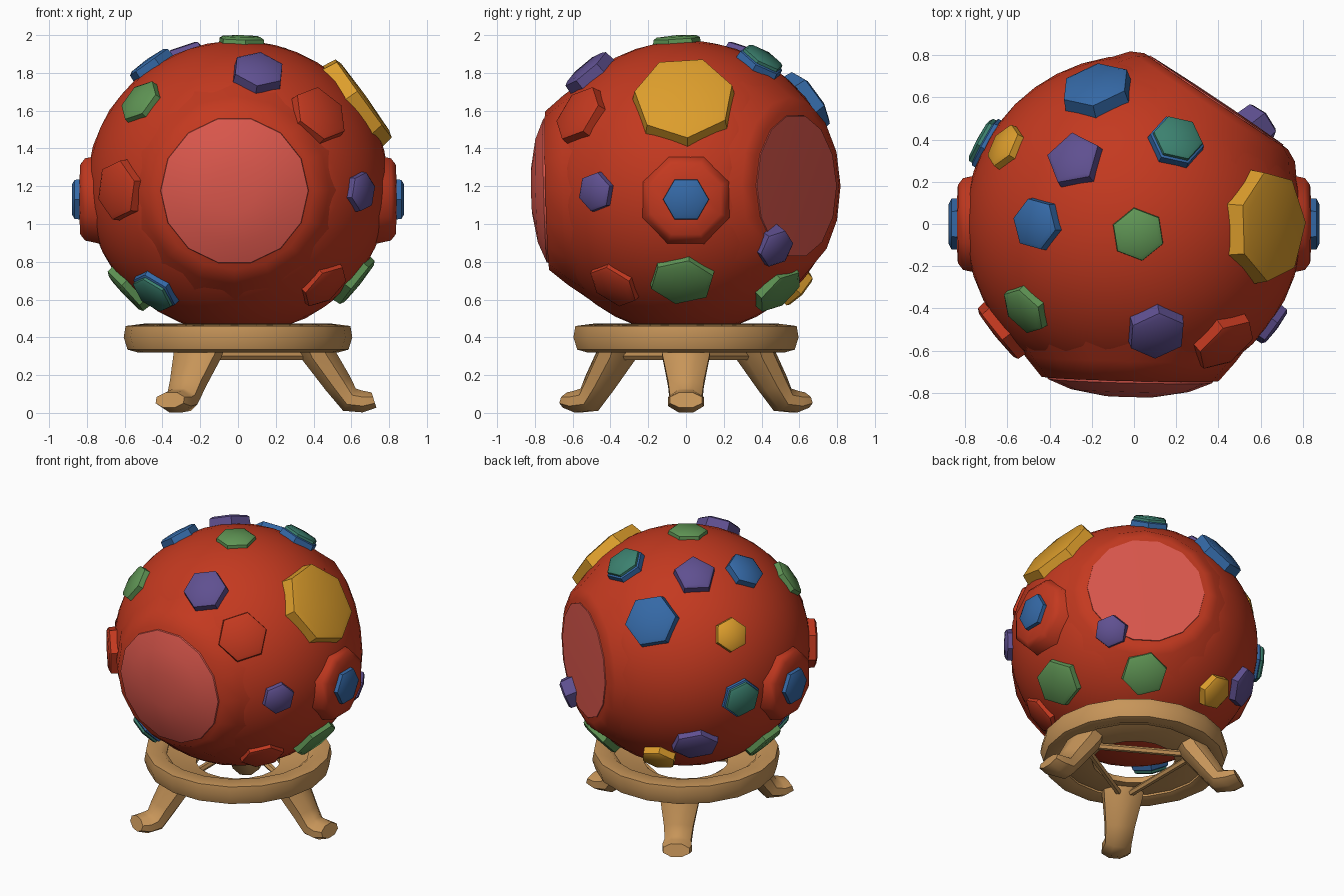
import bpy, bmesh, math
from mathutils import Vector, Matrix

if "Cube" in bpy.data.objects:
    bpy.data.objects.remove(bpy.data.objects["Cube"])

C = Vector((0, 0, 1.195))   # globe centre
R = 0.80                    # globe radius


def mat(name, rgb):
    m = bpy.data.materials.new(name)
    m.diffuse_color = (*rgb, 1)
    m.use_nodes = True
    m.node_tree.nodes["Principled BSDF"].inputs["Base Color"].default_value = m.diffuse_color
    return m


RED = mat("brick red", (0.55, 0.041, 0.014))
PINK = mat("pink", (0.70, 0.095, 0.072))
TAN = mat("tan wood", (0.57, 0.30, 0.10))
YELLOW = mat("amber", (0.72, 0.34, 0.025))
BLUE = mat("blue", (0.035, 0.14, 0.38))
PURPLE = mat("purple", (0.115, 0.08, 0.28))
GREEN = mat("green", (0.115, 0.30, 0.09))
TEAL = mat("teal", (0.045, 0.22, 0.16))


def finish(bm, name, material, angle=35):
    bmesh.ops.recalc_face_normals(bm, faces=bm.faces)
    me = bpy.data.meshes.new(name)
    bm.to_mesh(me)
    bm.free()
    me.materials.append(material)
    ob = bpy.data.objects.new(name, me)
    bpy.context.collection.objects.link(ob)
    bpy.ops.object.select_all(action='DESELECT')
    ob.select_set(True)
    bpy.context.view_layer.objects.active = ob
    bpy.ops.object.shade_smooth_by_angle(angle=math.radians(angle))
    return ob


def skin(bm, rings, closed=False):
    """Join equal-length vertex loops; cap the ends unless closed."""
    n = len(rings[0])
    pairs = list(zip(rings, rings[1:])) + ([(rings[-1], rings[0])] if closed else [])
    for a, b in pairs:
        for i in range(n):
            j = (i + 1) % n
            bm.faces.new((a[i], a[j], b[j], b[i]))
    if not closed:
        bm.faces.new(rings[0])
        bm.faces.new(rings[-1])


def lathe(name, profile, sides, material, axis=(0, 0, 1), origin=(0, 0, 0),
          closed=False, spin=0.0, stretch=1.0, angle=35):
    """Turn (radius, height) points around an axis."""
    rot = Vector(axis).to_track_quat('Z', 'Y').to_matrix().to_4x4()
    m = Matrix.Translation(origin) @ rot
    bm = bmesh.new()
    rings = []
    for r, h in profile:
        ring = []
        for i in range(sides):
            a = spin + math.tau * i / sides
            ring.append(bm.verts.new(m @ Vector((r * stretch * math.cos(a), r * math.sin(a), h))))
        rings.append(ring)
    skin(bm, rings, closed)
    return finish(bm, name, material, angle)


# Globe, slightly squat, with flats cut for the two windows
windows = [Vector((-0.025, -1, -0.025)).normalized(), Vector((0.555, 0.83, 0.01)).normalized()]
bm = bmesh.new()
bmesh.ops.create_icosphere(bm, subdivisions=4, radius=R)
for v in bm.verts:
    v.co.z *= 0.97
    for n in windows:
        d = v.co.dot(n)
        if d > 0.67:
            v.co -= n * (d - 0.67)
    v.co += C
finish(bm, "globe", RED, 60)

# Windows: front one bulges, rear one is flat; each has a sloping red collar
lathe("front_window_collar", [(0.60, 0.50), (0.50, 0.64), (0.42, 0.735)], 16, RED, windows[0], C, angle=60)
lathe("front_window", [(0.40, 0.70), (0.39, 0.745), (0.28, 0.79), (0.12, 0.818)], 14, PINK, windows[0], C)
lathe("rear_window_collar", [(0.60, 0.51), (0.47, 0.67), (0.41, 0.70)], 16, RED, windows[1], C, angle=60)
lathe("rear_window", [(0.385, 0.66), (0.38, 0.706), (0.2, 0.71)], 14, PINK, windows[1], C)


def gem(name, point, r, material, sides=6, top=0.825, base=0.70, stretch=1.0, spin=0.3):
    """Faceted stud on the globe in the direction of a surface point."""
    prof = [(r * 1.08, base), (r, top - 0.012), (r * 0.85, top), (r * 0.1, top + 0.006)]
    lathe(name, prof, sides, material, Vector(point) - C, C, spin=spin, stretch=stretch, angle=40)


# Upper studs
gem("top_gem", (0.02, -0.05, 1.99), 0.125, GREEN, 6, 0.80)
gem("front_upper_gem", (0.11, -0.53, 1.82), 0.14, PURPLE, 6, 0.84)
gem("rear_upper_gem", (-0.28, 0.30, 1.87), 0.135, PURPLE, 5, 0.83)
gem("left_upper_gem", (-0.46, 0, 1.84), 0.125, BLUE)
gem("rear_large_gem", (-0.18, 0.65, 1.66), 0.17, BLUE, 6, 0.845)
gem("left_rear_gem", (-0.60, 0.36, 1.56), 0.11, YELLOW, 6, 0.83)
gem("left_front_gem", (-0.52, -0.41, 1.65), 0.125, GREEN)
gem("right_large_gem", (0.63, -0.01, 1.65), 0.265, YELLOW, 7, 0.825, 0.68)

# Teal studs on blue seats
for i, p in enumerate([(0.20, 0.39, 1.85), (-0.70, 0.385, 1.15), (-0.45, -0.38, 0.63)]):
    gem(f"teal_gem_{i}", p, 0.12, TEAL, 6, 0.84)
    gem(f"teal_gem_seat_{i}", p, 0.132, BLUE, 6, 0.818)

# Middle and lower studs
gem("right_front_gem", (0.67, -0.49, 1.17), 0.105, PURPLE, 6, 0.835)
gem("right_rear_gem", (0.60, 0.48, 0.87), 0.105, PURPLE, 6, 0.85)
gem("right_lower_gem", (0.62, -0.02, 0.70), 0.15, GREEN, 6, 0.82, stretch=1.15)
gem("rear_right_lower_gem", (0.33, 0.50, 0.64), 0.145, GREEN, 6, 0.83)
gem("left_lower_gem", (-0.60, -0.04, 0.64), 0.145, GREEN)
gem("rear_left_lower_gem", (-0.45, 0.54, 0.82), 0.125, PURPLE, 6, 0.835, stretch=1.2)
gem("rear_lower_gem", (-0.20, 0.60, 0.65), 0.115, YELLOW, 6, 0.84)

# Red bosses
gem("front_upper_boss", (0.42, -0.55, 1.57), 0.16, RED, 6, 0.835)
gem("left_front_boss", (-0.62, -0.50, 1.18), 0.16, RED, 6, 0.84)
gem("right_lower_boss", (0.48, -0.40, 0.65), 0.14, RED, 6, 0.815)

# Side hubs with blue gems
for side, s in (("left", -1), ("right", 1)):
    o = (0, 0, 1.13)
    lathe(side + "_hub", [(0.27, 0.66), (0.235, 0.81), (0.20, 0.835), (0.1, 0.84)], 8, RED,
          (s, 0, 0), o, spin=0.39, angle=60)
    lathe(side + "_hub_gem", [(0.125, 0.78), (0.12, 0.865), (0.09, 0.88)], 6, BLUE, (s, 0, 0), o)

# Stand ring and the bowl-shaped cradle inside it
lathe("stand_ring", [(0.47, 0.34), (0.53, 0.32), (0.585, 0.335), (0.605, 0.40),
                     (0.595, 0.46), (0.50, 0.472), (0.46, 0.44)], 18, TAN, closed=True, angle=50)
lathe("stand_cradle", [(0.27, 0.33), (0.40, 0.33), (0.49, 0.36), (0.49, 0.43), (0.38, 0.40), (0.27, 0.37)],
      18, TAN, closed=True, angle=50)


def sweep(name, stations, turn):
    """Rounded bar through (radius, height, width, depth, dr, dz) stations; dr, dz aim the depth."""
    bm = bmesh.new()
    m = Matrix.Rotation(turn, 3, 'Z')
    rings = []
    for r, z, w, d, dr, dz in stations:
        ring = []
        for i in range(8):
            a = math.tau * (i + 0.5) / 8
            u, v = math.cos(a) * w / 1.85, math.sin(a) * d / 1.85
            ring.append(bm.verts.new(m @ Vector((r + dr * v, u, z + dz * v))))
        rings.append(ring)
    skin(bm, rings)
    finish(bm, name, TAN, 50)


# Three splayed legs with turned-out feet, tied by thin braces
for k in range(3):
    turn = math.tau * k / 3
    sweep(f"leg_{k}", [(0.40, 0.37, 0.27, 0.20, 1, 0.0), (0.43, 0.30, 0.25, 0.19, 0.95, 0.2),
                       (0.53, 0.155, 0.19, 0.15, 0.85, 0.5), (0.59, 0.07, 0.17, 0.135, 0.5, 0.87),
                       (0.66, 0.06, 0.19, 0.115, 0.0, 1.0), (0.72, 0.068, 0.17, 0.085, -0.3, 0.95)], turn)
    a = Vector((0.42 * math.cos(turn), 0.42 * math.sin(turn), 0.30))
    t2 = turn + math.tau / 3
    b = Vector((0.42 * math.cos(t2), 0.42 * math.sin(t2), 0.30))
    lathe(f"brace_{k}", [(0.022, 0), (0.022, (b - a).length)], 6, TAN, b - a, a)
